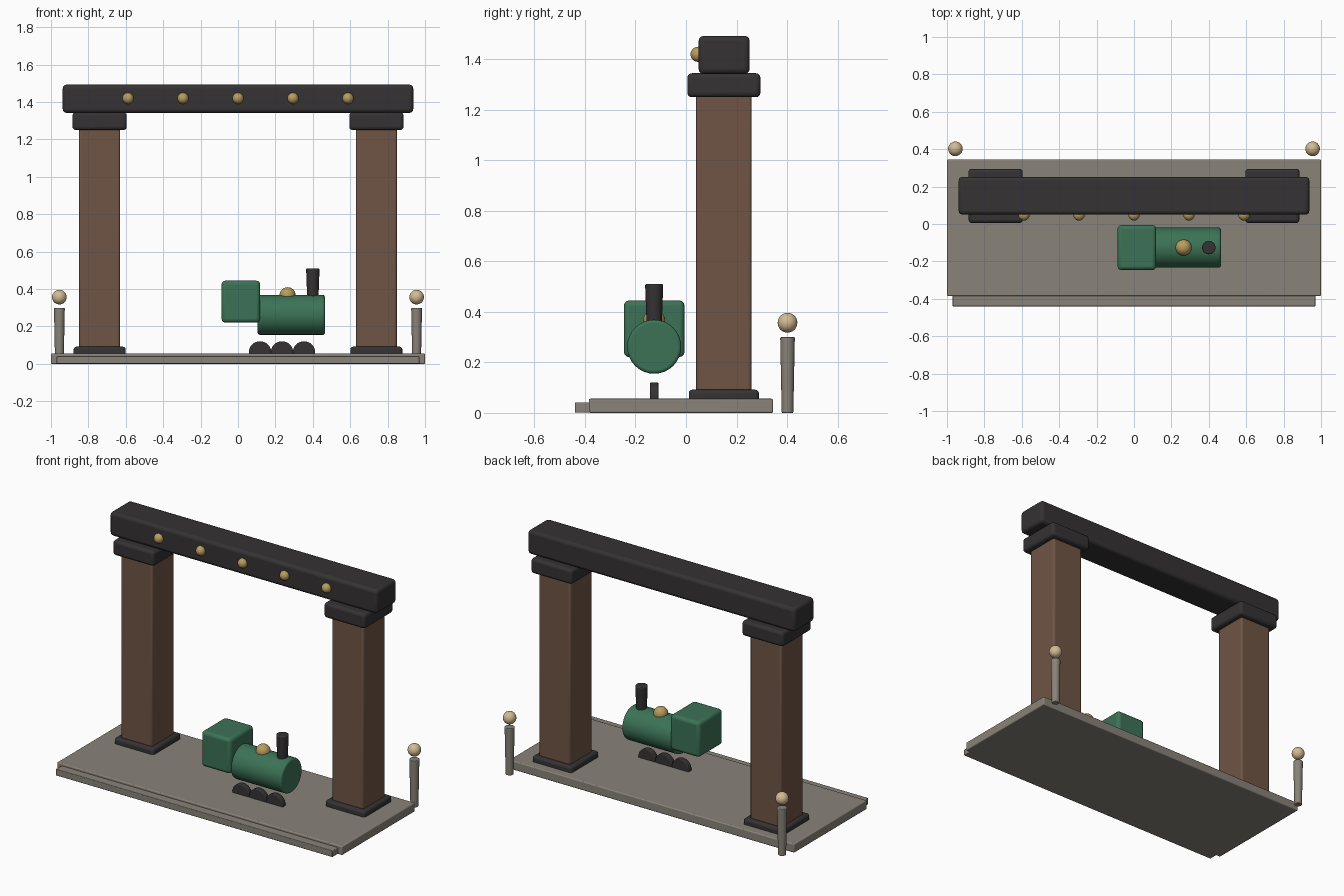
import bpy
from math import pi, radians

if "Cube" in bpy.data.objects:
    bpy.data.objects.remove(bpy.data.objects["Cube"])


def material(name, rgb):
    m = bpy.data.materials.new(name)
    m.diffuse_color = (*rgb, 1)
    m.use_nodes = True
    m.node_tree.nodes["Principled BSDF"].inputs["Base Color"].default_value = m.diffuse_color
    return m


STONE = material("stone", (0.25, 0.225, 0.19))
WOOD = material("brown_wood", (0.16, 0.09, 0.06))
IRON = material("dark_iron", (0.035, 0.032, 0.032))
GREEN = material("green_paint", (0.045, 0.17, 0.095))
BRASS = material("brass", (0.48, 0.34, 0.11))
LAMP = material("lamp_glass", (0.65, 0.50, 0.30))


def finish(name, mat, bevel=0.0):
    ob = bpy.context.object
    ob.name = name
    ob.data.materials.append(mat)
    if bevel:
        b = ob.modifiers.new("bevel", 'BEVEL')
        b.width, b.segments = bevel, 3
        b.limit_method, b.angle_limit = 'ANGLE', radians(40)
    bpy.ops.object.shade_smooth_by_angle(angle=radians(35))
    return ob


def box(name, x, y, z, mat, bevel):
    """Bevelled box from (min, max) ranges."""
    bpy.ops.mesh.primitive_cube_add(
        size=1, location=[(a + b) / 2 for a, b in (x, y, z)])
    bpy.context.object.scale = [b - a for a, b in (x, y, z)]
    bpy.ops.object.transform_apply(location=False, rotation=False, scale=True)
    return finish(name, mat, bevel)


def cone(name, loc, r1, r2, depth, mat, bevel, rot=(0, 0, 0)):
    bpy.ops.mesh.primitive_cone_add(
        vertices=32, radius1=r1, radius2=r2, depth=depth, location=loc, rotation=rot)
    return finish(name, mat, bevel)


def ball(name, loc, r, mat):
    bpy.ops.mesh.primitive_uv_sphere_add(
        segments=24, ring_count=14, radius=r, location=loc)
    return finish(name, mat)


# Platform and front step
box("platform", (-1, 1), (-0.385, 0.345), (0, 0.056), STONE, 0.006)
box("front_step", (-0.97, 0.97), (-0.44, -0.37), (0.001, 0.042), STONE, 0.004)

# Gateway columns and lamp posts, mirrored left and right
for side, s in (("left", -1), ("right", 1)):
    cx, cy = s * 0.74, 0.15

    def block(part, hx, z, mat, bevel):
        box(f"{side}_{part}", (cx - hx, cx + hx), (cy - hx, cy + hx), z, mat, bevel)

    block("plinth", 0.139, (0.01, 0.092), IRON, 0.015)
    block("column", 0.11, (0.05, 1.27), WOOD, 0.012)
    block("capital", 0.145, (1.25, 1.345), IRON, 0.018)
    px, py = s * 0.955, 0.402
    cone(f"{side}_lamp_post", (px, py, 0.15), 0.023, 0.029, 0.30, STONE, 0.004)
    ball(f"{side}_lamp", (px, py, 0.357), 0.039, LAMP)

# Crossbeam with brass studs
box("crossbeam", (-0.937, 0.937), (0.05, 0.252), (1.342, 1.493), IRON, 0.02)
for i in range(5):
    ball(f"stud_{i + 1}", ((i - 2) * 0.294, 0.048, 1.42), 0.03, BRASS)

# Locomotive
ty = -0.126
box("cab", (-0.088, 0.118), (ty - 0.12, ty + 0.12), (0.221, 0.445), GREEN, 0.02)
cone("boiler", (0.285, ty, 0.262), 0.107, 0.107, 0.36, GREEN, 0.012, (0, pi / 2, 0))
ball("steam_dome", (0.265, ty, 0.367), 0.043, BRASS)
cone("chimney", (0.40, ty, 0.43), 0.030, 0.036, 0.16, IRON, 0.006)
for i in range(3):
    cone(f"wheel_{i + 1}", (0.118 + i * 0.1175, ty, 0.061), 0.06, 0.06, 0.033,
         IRON, 0.005, (pi / 2, 0, 0))
